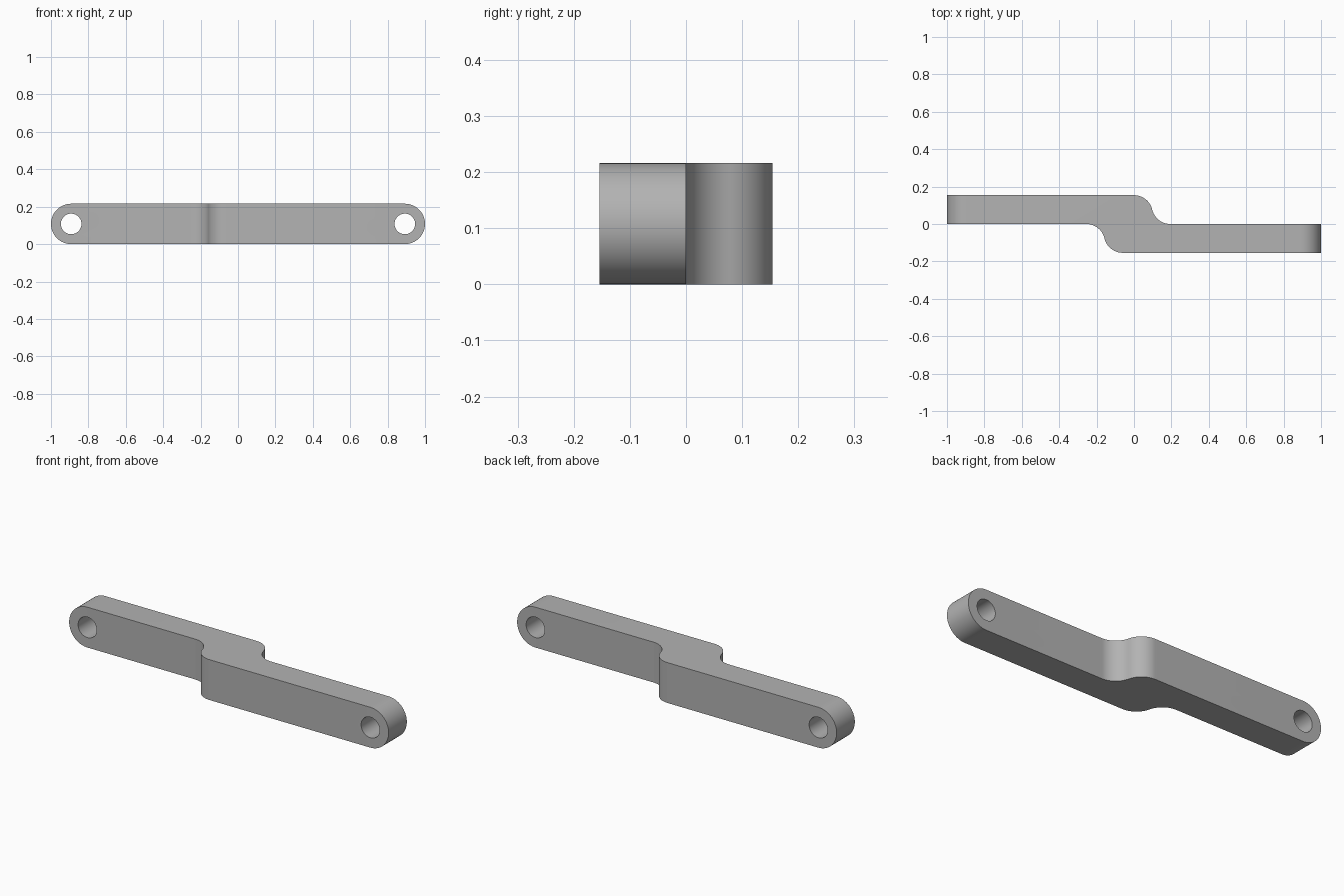
import bpy, bmesh
from math import sin, cos, pi, acos, radians
from mathutils import Vector

if "Cube" in bpy.data.objects:
    bpy.data.objects.remove(bpy.data.objects["Cube"], do_unlink=True)

HALF, T, H = 1.0, 0.154, 0.216   # half length, plate thickness, height
R_END, R_HOLE, R_BEND = H / 2, 0.055, 0.1
X_HOLE = HALF - R_END

steel = bpy.data.materials.new("grey_metal")
steel.use_nodes = True
colour = (0.45, 0.45, 0.45, 1)
steel.diffuse_color = colour
steel.node_tree.nodes["Principled BSDF"].inputs["Base Color"].default_value = colour


def prism(name, outline, offset):
    """Extrude a closed outline of 3D points along an offset vector."""
    bm = bmesh.new()
    face = bm.faces.new([bm.verts.new(p) for p in outline])
    ext = bmesh.ops.extrude_face_region(bm, geom=[face])["geom"]
    bmesh.ops.translate(bm, vec=offset,
                        verts=[v for v in ext if isinstance(v, bmesh.types.BMVert)])
    bmesh.ops.recalc_face_normals(bm, faces=bm.faces)
    mesh = bpy.data.meshes.new(name)
    bm.to_mesh(mesh)
    bm.free()
    mesh.materials.append(steel)
    ob = bpy.data.objects.new(name, mesh)
    bpy.context.collection.objects.link(ob)
    return ob


def s_bend(x, y, n=16):
    """Two tangent arcs dropping by one plate thickness, starting at (x, y)."""
    a = acos(1 - T / (2 * R_BEND))
    half = [(R_BEND * sin(a * i / n), R_BEND * (cos(a * i / n) - 1)) for i in range(n + 1)]
    dx = 2 * half[-1][0]
    pts = half + [(dx - px, -T - py) for px, py in reversed(half[:-1])]
    return [(x + px, y + py) for px, py in pts]


def arc(cx, r, start, sweep, n):
    """Arc points in the XZ plane around a hole centre."""
    return [(cx + r * cos(start + sweep * i / n), -1, H / 2 + r * sin(start + sweep * i / n))
            for i in range(n + 1)]


# Offset bar: plan outline with a step on the back and on the front
back = [(-HALF - .1, T)] + s_bend(0, T) + [(HALF + .1, 0)]
front = [(-HALF - .1, 0)] + s_bend(-0.255, 0) + [(HALF + .1, -T)]
bar = prism("offset_link_bar", [(x, y, -.1) for x, y in back + front[::-1]], Vector((0, 0, H + .2)))

# Rounded ends and pin holes
cutters = [("INTERSECT", prism("rounded_end_cutter",
            arc(X_HOLE, R_END, -pi / 2, pi, 32) + arc(-X_HOLE, R_END, pi / 2, pi, 32),
            Vector((0, 2, 0))))]
for side, x in (("left", X_HOLE), ("right", -X_HOLE)):
    ring = arc(x, R_HOLE, 0, 2 * pi, 48)[:-1]
    cutters.append(("DIFFERENCE", prism(side + "_hole_cutter", ring, Vector((0, 2, 0)))))

bpy.ops.object.select_all(action="DESELECT")
bpy.context.view_layer.objects.active = bar
bar.select_set(True)
for op, cutter in cutters:
    mod = bar.modifiers.new(cutter.name, "BOOLEAN")
    mod.operation, mod.solver, mod.object = op, "EXACT", cutter
    bpy.ops.object.modifier_apply(modifier=mod.name)
    bpy.data.objects.remove(cutter, do_unlink=True)

bpy.ops.object.shade_smooth_by_angle(angle=radians(30))
